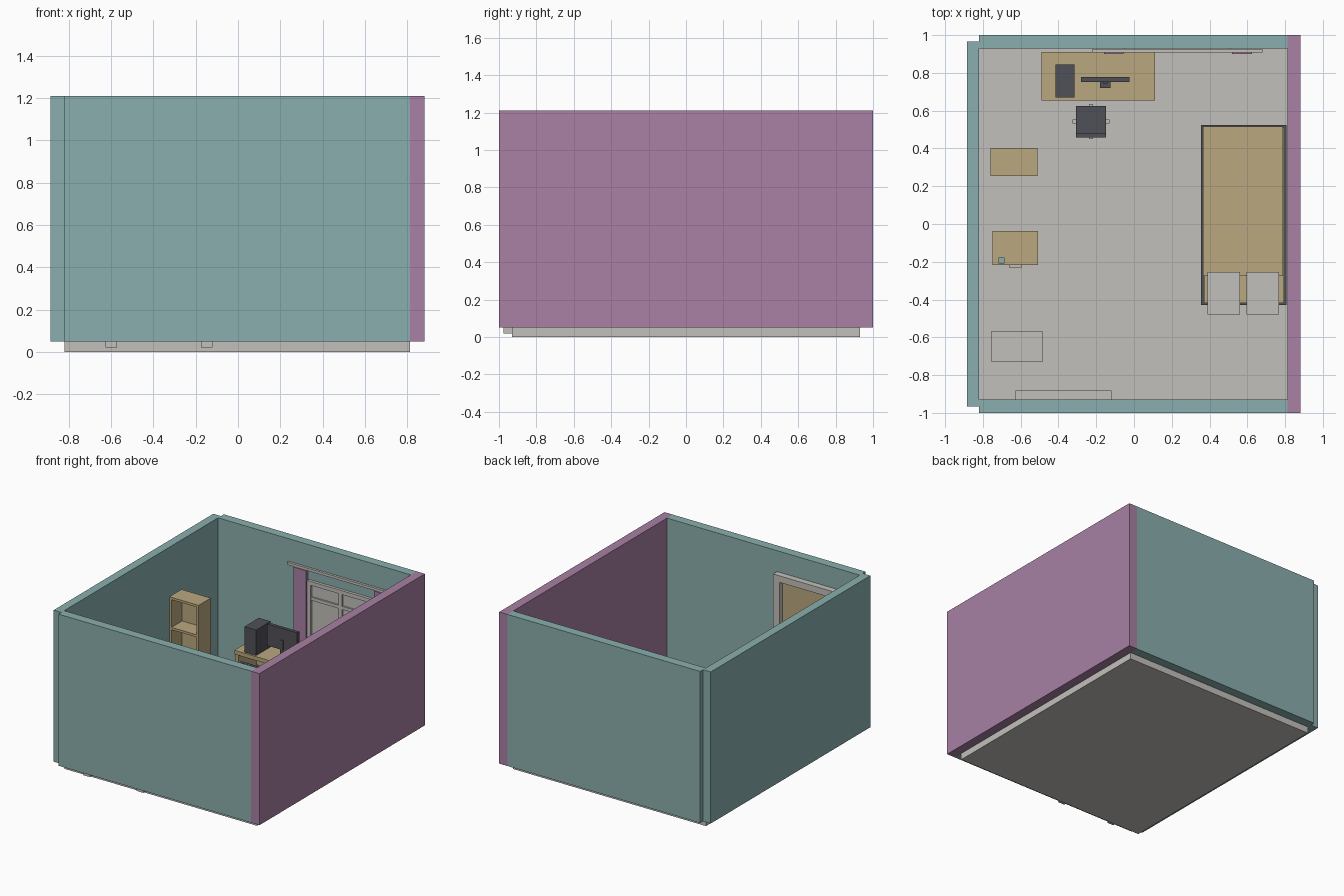
import bpy, bmesh, math
from mathutils import Vector


def material(name, rgb):
    m = bpy.data.materials.new(name)
    m.diffuse_color = (*rgb, 1.0)
    return m


TEAL = material("teal", (0.254, 0.429, 0.423))
PURPLE = material("mauve", (0.392, 0.220, 0.371))
TAN = material("tan_wood", (0.491, 0.386, 0.212))
GREY = material("warm_grey", (0.539, 0.527, 0.497))
DARK = material("charcoal", (0.080, 0.080, 0.098))


def boxes(name, mat, *specs):
    """One object made of boxes, each given as x0, x1, y0, y1, z0, z1."""
    bm = bmesh.new()
    for x0, x1, y0, y1, z0, z1 in specs:
        cube = bmesh.ops.create_cube(bm, size=1.0)["verts"]
        for v in cube:
            v.co = Vector((x1 if v.co.x > 0 else x0,
                           y1 if v.co.y > 0 else y0,
                           z1 if v.co.z > 0 else z0))
    mesh = bpy.data.meshes.new(name)
    bm.to_mesh(mesh)
    bm.free()
    mesh.materials.append(mat)
    ob = bpy.data.objects.new(name, mesh)
    bpy.context.collection.objects.link(ob)
    return ob


F = 0.05   # floor level
H = 1.21   # wall top

# Room shell
boxes("floor", GREY, (-0.82, 0.812, -0.93, 0.93, 0, F))
boxes("left_wall", TEAL, (-0.885, -0.82, -0.965, 0.965, F, H))
boxes("front_wall", TEAL, (-0.82, 0.812, -1.0, -0.93, F, H))
boxes("back_wall", TEAL, (-0.82, 0.812, 0.93, 1.0, F, H))
boxes("right_wall", PURPLE, (0.812, 0.882, -1.0, 1.0, F, H))

# Door in the front wall
boxes("door_frame", GREY,
      (-0.627, -0.572, -0.975, -0.882, 0.02, 1.0),
      (-0.175, -0.12, -0.975, -0.882, 0.02, 1.0),
      (-0.627, -0.12, -0.975, -0.882, 1.0, 1.05))
boxes("door_panel", TAN, (-0.572, -0.175, -0.95, -0.918, F, 1.0))

# Window: pane, outer frame and crossing bars
wx0, wx1, wz0, wz1, wy0, wy1 = -0.05, 0.51, 0.42, 0.945, 0.908, 0.93
b = 0.03
mid = (wx0 + wx1) / 2
boxes("window_frame", GREY,
      (wx0, wx0 + b, wy0, wy1, wz0, wz1),
      (wx1 - b, wx1, wy0, wy1, wz0, wz1),
      (wx0 + b, wx1 - b, wy0, wy1, wz1 - b, wz1),
      (wx0 + b, wx1 - b, wy0, wy1, wz0, wz0 + b),
      (mid - b / 2, mid + b / 2, wy0, wy1, wz0 + b, wz1 - b),
      (wx0 + b, wx1 - b, wy0 + 0.002, wy1, 0.80, 0.825))
boxes("window_pane", GREY, (wx0 + b, wx1 - b, 0.922, 0.93, wz0 + b, wz1 - b))

# Curtains and rail
boxes("curtain_rail", GREY, (-0.22, 0.68, 0.908, 0.926, 1.02, 1.04))
for side, x in (("left", -0.16), ("right", 0.52)):
    boxes(side + "_curtain", PURPLE, (x, x + 0.105, 0.90, 0.924, 0.36, 1.02))

# Desk
dz = 0.39
boxes("desk", TAN,
      (-0.49, 0.11, 0.655, 0.91, dz - 0.03, dz),
      (-0.49, -0.46, 0.665, 0.90, F, dz - 0.03),
      (0.08, 0.11, 0.665, 0.90, F, dz - 0.03),
      (-0.46, 0.08, 0.88, 0.90, 0.20, dz - 0.03))

# Computer
boxes("computer_tower", DARK, (-0.415, -0.315, 0.67, 0.845, dz, 0.585))
boxes("monitor", DARK,
      (-0.28, -0.025, 0.752, 0.778, 0.445, 0.61),
      (-0.165, -0.14, 0.745, 0.752, dz, 0.52),
      (-0.18, -0.125, 0.72, 0.765, dz, 0.40))

# Swivel chair
cx, cy = -0.228, 0.542
boxes("chair_seat", DARK,
      (cx - 0.08, cx + 0.08, cy - 0.083, cy + 0.083, 0.215, 0.25),
      (cx - 0.08, cx + 0.08, cy - 0.083, cy - 0.06, 0.25, 0.42))
boxes("chair_base", GREY,
      (cx - 0.098, cx + 0.098, cy - 0.01, cy + 0.01, 0.06, 0.08),
      (cx - 0.01, cx + 0.01, cy - 0.093, cy + 0.093, 0.06, 0.08),
      (cx - 0.012, cx + 0.012, cy - 0.012, cy + 0.012, 0.08, 0.215))

# Bookshelf, open towards the front
x0, x1, y0, y1, top, t = -0.76, -0.512, 0.255, 0.402, 0.88, 0.018
boards = [(x0 + t, x1 - t, y0, y1 - t, z - t, z)
          for z in (F + t + 0.01, 0.255, 0.45, 0.65, top)]
boxes("bookshelf", TAN,
      (x0, x0 + t, y0, y1, F, top),
      (x1 - t, x1, y0, y1, F, top),
      (x0 + t, x1 - t, y1 - t, y1, F, top), *boards)

# Cabinet with a handle and a small cup on top
boxes("cabinet", TAN, (-0.75, -0.508, -0.217, -0.037, F, 0.40))
boxes("cabinet_handles", GREY,
      *[(-0.66, -0.595, -0.234, -0.217, z, z + 0.015) for z in (0.16, 0.31)])
boxes("cup", TEAL, (-0.717, -0.685, -0.21, -0.178, 0.40, 0.44))

# Storage box near the door
boxes("storage_box", GREY, (-0.755, -0.484, -0.73, -0.566, F, 0.25))

# Bed
boxes("bed_frame", DARK, (0.355, 0.808, -0.428, 0.525, F, 0.16))
boxes("mattress", TAN, (0.37, 0.795, -0.417, 0.51, 0.16, 0.225))
boxes("blanket", TAN, (0.365, 0.79, -0.275, 0.515, 0.165, 0.235))
for side, x in (("left", 0.39), ("right", 0.595)):
    boxes(side + "_pillow", GREY, (x, x + 0.172, -0.48, -0.255, 0.235, 0.275))
